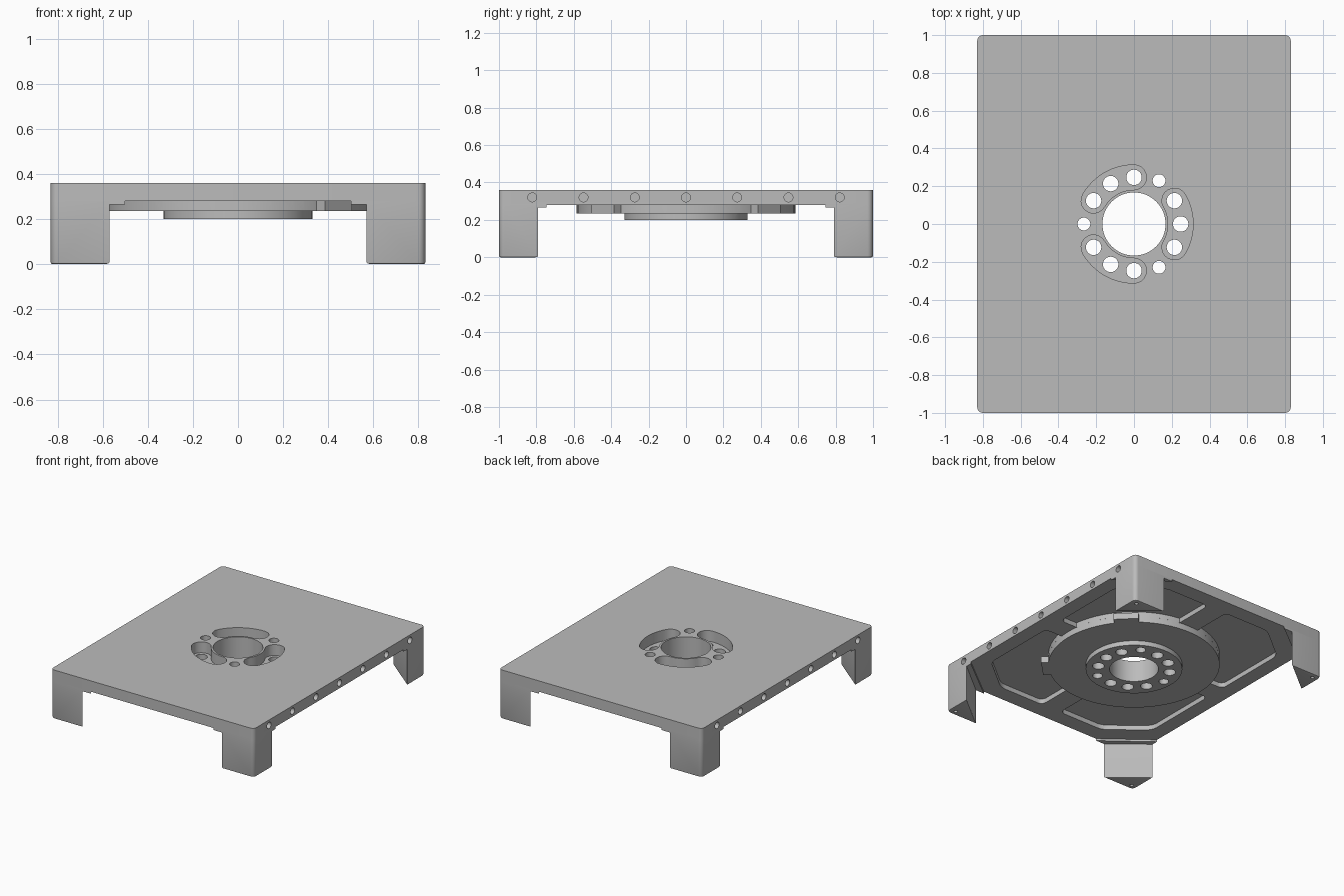
import bpy, bmesh
from math import cos, sin, radians, sqrt, pi

if "Cube" in bpy.data.objects:
    bpy.data.objects.remove(bpy.data.objects["Cube"])

GREY = bpy.data.materials.new("machined grey")
GREY.use_nodes = True
GREY.diffuse_color = (0.5, 0.5, 0.5, 1)
GREY.node_tree.nodes["Principled BSDF"].inputs["Base Color"].default_value = (0.5, 0.5, 0.5, 1)

TOP, UNDER, FLANGE, HUB = 0.36, 0.28, 0.235, 0.2


def finish(name, bm):
    """Turn a bmesh into a grey object."""
    bmesh.ops.recalc_face_normals(bm, faces=bm.faces)
    mesh = bpy.data.meshes.new(name)
    bm.to_mesh(mesh)
    bm.free()
    mesh.materials.append(GREY)
    ob = bpy.data.objects.new(name, mesh)
    bpy.context.collection.objects.link(ob)
    return ob


def prism(name, pts, z0, z1, radius=0, rounded=lambda x, y: True, foot=0):
    """Extrude an outline; round chosen upright edges and chamfer the foot."""
    bm = bmesh.new()
    face = bm.faces.new([bm.verts.new((x, y, z0)) for x, y in pts])
    new = bmesh.ops.extrude_face_region(bm, geom=[face])["geom"]
    for v in new:
        if isinstance(v, bmesh.types.BMVert):
            v.co.z = z1
    if radius:
        edges = [e for e in bm.edges
                 if abs(e.verts[0].co.z - e.verts[1].co.z) > 1e-4
                 and rounded(e.verts[0].co.x, e.verts[0].co.y)]
        bmesh.ops.bevel(bm, geom=edges, offset=radius, segments=5, profile=0.5,
                        affect='EDGES', clamp_overlap=True)
    if foot:
        low = [e for e in bm.edges if all(abs(v.co.z - z0) < 1e-5 for v in e.verts)]
        bmesh.ops.bevel(bm, geom=low, offset=foot, segments=2, profile=0.5,
                        affect='EDGES', clamp_overlap=True)
    return finish(name, bm)


def arc(r, a0, a1, n, cx=0, cy=0):
    return [(cx + r * cos(a0 + (a1 - a0) * i / n), cy + r * sin(a0 + (a1 - a0) * i / n))
            for i in range(n + 1)]


def disc(name, r, z0, z1, x=0, y=0, n=32):
    return prism(name, arc(r, 0, 2 * pi, n, x, y)[:-1], z0, z1)


def cut(ob, cutters, op='DIFFERENCE'):
    """Apply booleans one after another, leaving the cutters in place."""
    bpy.context.view_layer.objects.active = ob
    for c in cutters:
        m = ob.modifiers.new("cut", 'BOOLEAN')
        m.operation, m.solver, m.object = op, 'EXACT', c
        bpy.ops.object.modifier_apply(modifier=m.name)


def remove(obs):
    for o in obs:
        bpy.data.objects.remove(o)


CORNERS = [(sx, sy) for sx in (-1, 1) for sy in (-1, 1)]

# Main plate
plate = prism("top_plate", [(-.83, -1), (.83, -1), (.83, 1), (-.83, 1)], UNDER, TOP, 0.03)

# Underside pockets between the cross ribs
RIB, R = 0.08, 0.585
pocket_cutters = []
start = math_a = sin(RIB / R) and RIB / R
outline = arc(R, pi / 2 - start, start, 20) + [
    (.72, RIB), (.72, .66), (.45, .88), (RIB, .88)]
for sx, sy in CORNERS:
    pocket_cutters.append(prism("pocket_cutter", [(x * sx, y * sy) for x, y in outline],
                                UNDER - .05, UNDER + .035, 0.04,
                                lambda x, y: sqrt(x * x + y * y) > .65))

# Screw holes along both long edges
for side in (-1, 1):
    for i in range(-3, 4):
        hole = disc("edge_hole_cutter", 0.024, -.075, .075, n=16)
        hole.rotation_euler = (0, pi / 2, 0)
        hole.location = (side * .83, i * .274, .32)
        pocket_cutters.append(hole)
bpy.context.view_layer.update()
cut(plate, pocket_cutters)
remove(pocket_cutters)

# Stepped round flange with two locating tabs
flange = disc("round_flange", R, FLANGE, UNDER + .001, n=72)
tabs = []
for a in (-pi / 4, pi / 4):
    box = [(.5, -.085), (.63, -.085), (.63, .085), (.5, .085)]
    tabs.append(prism("tab", [(x * cos(a) - y * sin(a), x * sin(a) + y * cos(a))
                              for x, y in box], FLANGE, UNDER + .001))
cut(flange, tabs, 'UNION')
remove(tabs)
hub = disc("lower_hub", 0.33, HUB, FLANGE + .001, n=64)

# Merge the centre so the openings have continuous walls
cut(plate, [flange, hub], 'UNION')
remove([flange, hub])

# Central bore, ring of twelve holes and three curved slots
openings = [disc("bore_cutter", 0.167, .1, .5, n=48)]
for k in range(12):
    a = radians(30 * k)
    single = k % 4 == 2
    r, size = (0.265, 0.034) if single else (0.247, 0.041)
    openings.append(disc("ring_hole_cutter", size, .1, .5, r * cos(a), r * sin(a), 24))
for mid in (0, 120, 240):
    a0, a1 = radians(mid - 30), radians(mid + 30)
    r, w = 0.247, 0.066
    slot = arc(r + w, a0, a1, 16)
    slot += arc(w, a1, a1 + pi, 10, r * cos(a1), r * sin(a1))[1:]
    slot += arc(r - w, a1, a0, 12)[1:]
    slot += arc(w, a0 - pi, a0, 10, r * cos(a0), r * sin(a0))[1:-1]
    openings.append(prism("slot_cutter", slot, TOP - .08, .5))
cut(plate, openings)
remove(openings)
parts = [plate]

# Triangular corner legs with a thin pad at the root and a screw hole below
for sx, sy in CORNERS:
    tag = ("back" if sy > 0 else "front") + ("_left" if sx > 0 else "_right")
    outer = lambda x, y: abs(x) > .82 and abs(y) > .99

    def corner(dx, dy):
        return [(sx * .83, sy), (sx * (.83 - dx), sy), (sx * .83, sy * (1 - dy))]

    leg = prism(tag + "_leg", corner(.26, .21), 0, UNDER + .001, 0.03, outer, 0.008)
    screw = disc("screw_cutter", 0.013, -.1, .06, sx * .785, sy * .96, 16)
    cut(leg, [screw])
    remove([screw])
    parts += [leg, prism(tag + "_leg_pad", corner(.33, .255), .265, UNDER + .001, 0.03, outer)]

# Smooth the round walls and keep machined edges crisp
for o in bpy.context.view_layer.objects:
    o.select_set(o in parts)
bpy.context.view_layer.objects.active = plate
bpy.ops.object.shade_smooth_by_angle(angle=radians(30))
